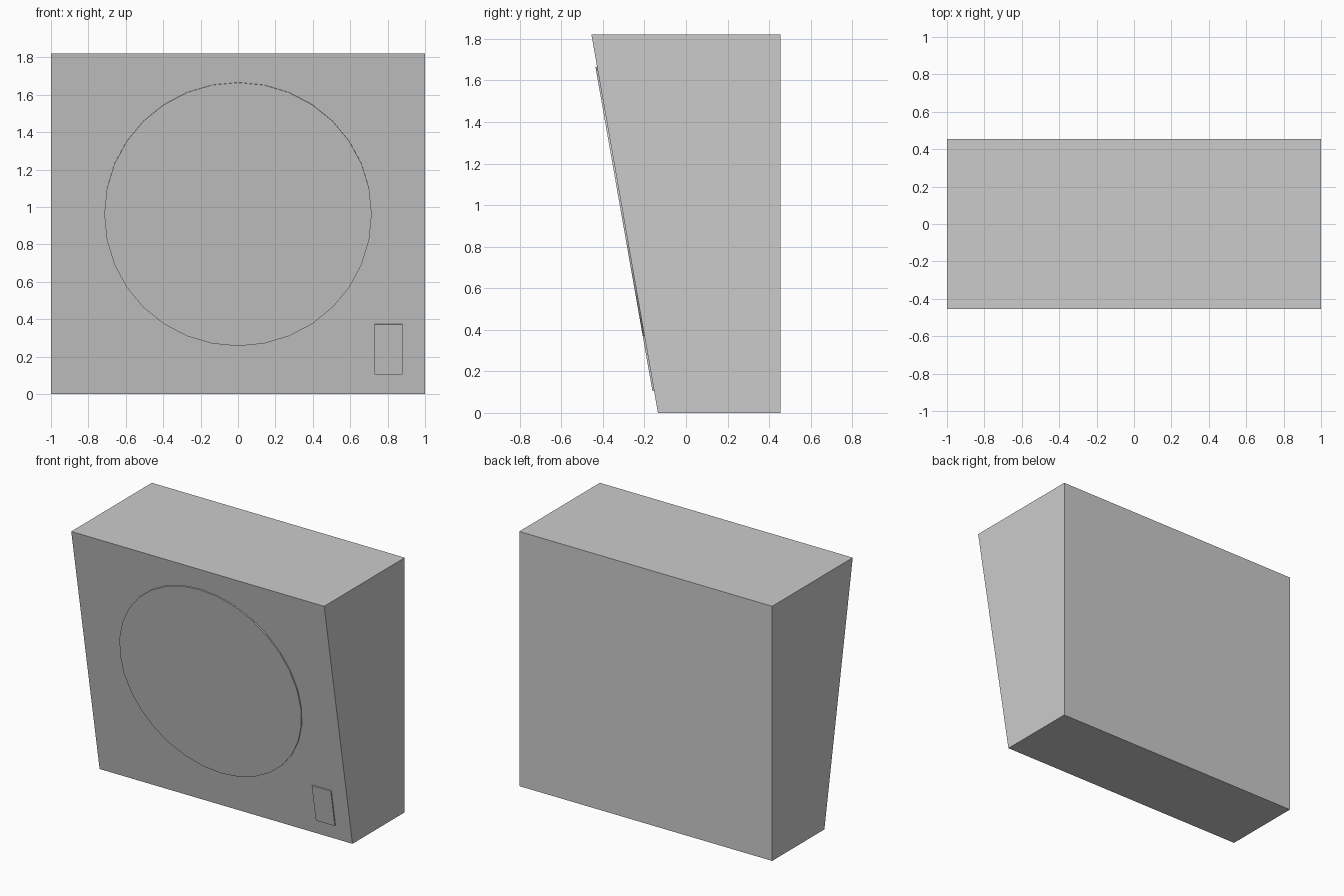
import bpy, bmesh, math
from mathutils import Matrix, Vector

if "Cube" in bpy.data.objects:
    bpy.data.objects.remove(bpy.data.objects["Cube"])

W, H = 1.0, 1.82
Y_TOP, Y_BOT, Y_BACK = -0.455, -0.135, 0.455
TILT = math.atan2(Y_BOT - Y_TOP, H)
RAISE = 0.008


def finish(name, bm, color=None):
    bmesh.ops.recalc_face_normals(bm, faces=bm.faces)
    mesh = bpy.data.meshes.new(name)
    bm.to_mesh(mesh)
    bm.free()
    obj = bpy.data.objects.new(name, mesh)
    bpy.context.collection.objects.link(obj)
    if color:
        mat = bpy.data.materials.new(name + "_color")
        mat.diffuse_color = color
        mat.use_nodes = True
        mat.node_tree.nodes["Principled BSDF"].inputs["Base Color"].default_value = mat.diffuse_color
        mesh.materials.append(mat)
    return obj


def on_front(x, z):
    """Frame on the sloped front: local x right, y up the slope, z outward."""
    y = Y_BOT + (Y_TOP - Y_BOT) * z / H
    return Matrix.Translation((x, y, z)) @ Matrix.Rotation(math.pi / 2 + TILT, 4, 'X')


# Wedge-shaped cabinet: side profile extruded across the width
bm = bmesh.new()
profile = [(Y_BOT, 0), (Y_BACK, 0), (Y_BACK, H), (Y_TOP, H)]
side = bm.faces.new([bm.verts.new((-W, y, z)) for y, z in profile])
ext = bmesh.ops.extrude_face_region(bm, geom=[side])
bmesh.ops.translate(bm, vec=Vector((2 * W, 0, 0)),
                    verts=[g for g in ext["geom"] if isinstance(g, bmesh.types.BMVert)])
finish("cabinet", bm)

# Thin round grille raised on the sloped front
bm = bmesh.new()
bmesh.ops.create_cone(bm, cap_ends=True, segments=32, radius1=0.715, radius2=0.715,
                      depth=2 * RAISE, matrix=on_front(0, 0.962))
finish("speaker_grille", bm, (0.62, 0.62, 0.62, 1))

# Small raised plate in the lower right corner
bm = bmesh.new()
bmesh.ops.create_cube(bm, size=1, matrix=on_front(0.804, 0.24)
                      @ Matrix.Diagonal((0.15, 0.272, 2 * RAISE, 1)))
finish("corner_plate", bm)
